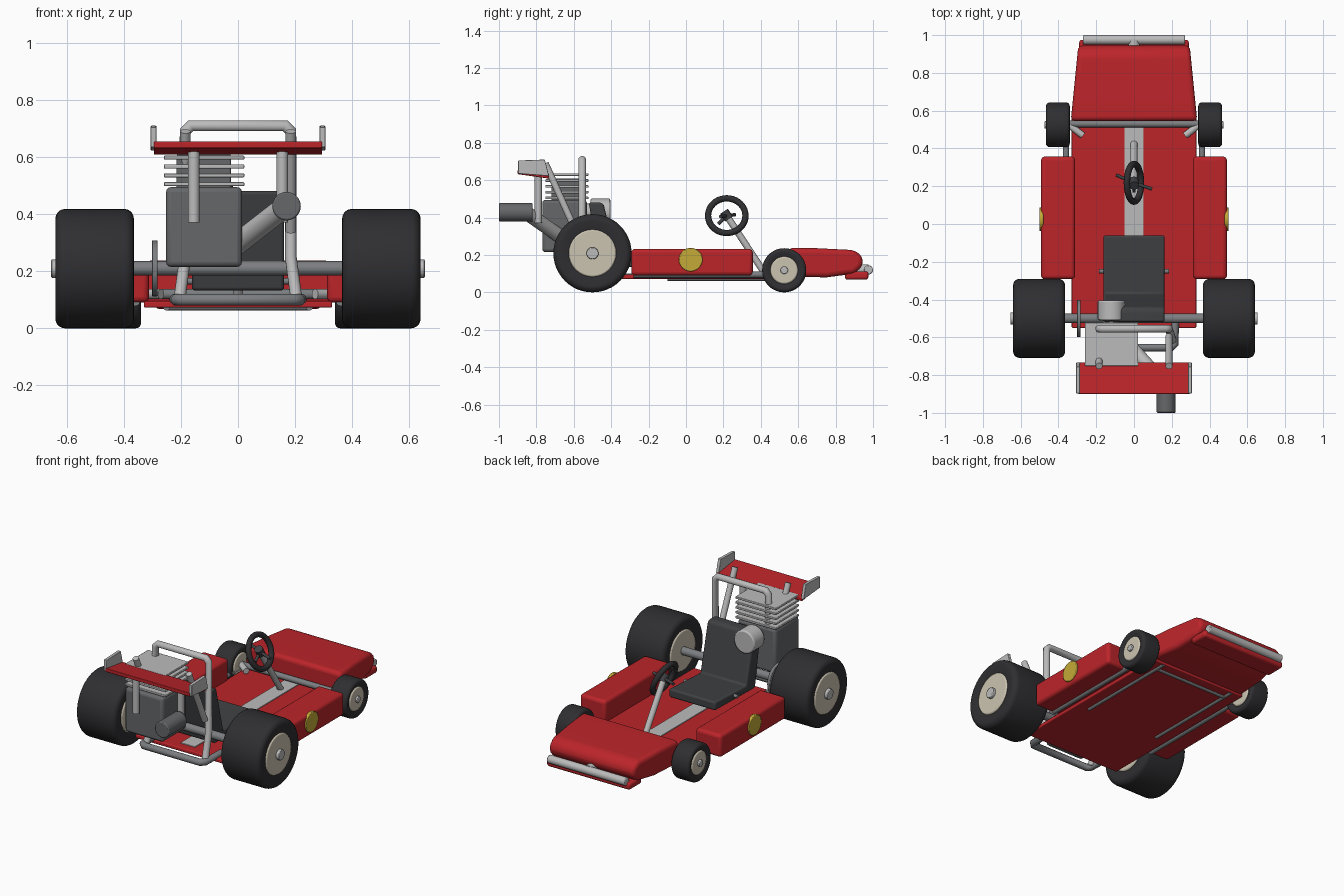
import bpy, bmesh, math
from mathutils import Vector, Matrix

if "Cube" in bpy.data.objects:
    bpy.data.objects.remove(bpy.data.objects["Cube"])


def mat(name, *rgb):
    m = bpy.data.materials.new(name)
    m.diffuse_color = (*rgb, 1)
    m.use_nodes = True
    m.node_tree.nodes["Principled BSDF"].inputs["Base Color"].default_value = m.diffuse_color
    return m


RED = mat("red", 0.5, 0.018, 0.023)
RUBBER = mat("rubber", 0.028, 0.028, 0.031)
DARK = mat("dark grey", 0.05, 0.052, 0.056)
ENGINE = mat("engine grey", 0.13, 0.135, 0.14)
CREAM = mat("cream", 0.6, 0.55, 0.44)
YELLOW = mat("yellow", 0.55, 0.4, 0.04)
STEEL = mat("steel", 0.2, 0.21, 0.22)
SILVER = mat("silver", 0.5, 0.5, 0.5)


def finish(name, bm, m=None, bevel=0, segs=3):
    bmesh.ops.recalc_face_normals(bm, faces=bm.faces)
    me = bpy.data.meshes.new(name)
    bm.to_mesh(me)
    bm.free()
    ob = bpy.data.objects.new(name, me)
    bpy.context.collection.objects.link(ob)
    if m:
        me.materials.append(m)
    if bevel:
        b = ob.modifiers.new("bevel", 'BEVEL')
        b.width, b.segments = bevel, segs
    bpy.context.view_layer.objects.active = ob
    bpy.ops.object.select_all(action='DESELECT')
    ob.select_set(True)
    bpy.ops.object.shade_smooth_by_angle(angle=math.radians(35))
    return ob


def box(name, x, y, z, m=None, bevel=0.006, segs=3):
    bm = bmesh.new()
    bmesh.ops.create_cube(bm, size=1)
    for v in bm.verts:
        v.co = Vector([(a + b) / 2 + c * (b - a) for (a, b), c in zip((x, y, z), v.co)])
    return finish(name, bm, m, bevel, segs)


def rod(name, p, q, r, m=None, bevel=0, r2=None):
    p, q = Vector(p), Vector(q)
    bm = bmesh.new()
    rot = (q - p).to_track_quat('Z', 'Y').to_matrix().to_4x4()
    bmesh.ops.create_cone(bm, cap_ends=True, segments=32, radius1=r, radius2=r2 or r,
                          depth=(q - p).length, matrix=Matrix.Translation((p + q) / 2) @ rot)
    ob = finish(name, bm, m, bevel, 2)
    if bevel:
        ob.modifiers["bevel"].limit_method = 'ANGLE'
    return ob


def tube(name, pts, r, m=None, cyclic=False):
    cu = bpy.data.curves.new(name, 'CURVE')
    cu.dimensions = '3D'
    cu.bevel_depth, cu.bevel_resolution, cu.use_fill_caps = r, 4, True
    s = cu.splines.new('POLY')
    s.points.add(len(pts) - 1)
    for sp, p in zip(s.points, pts):
        sp.co = (*p, 1)
    s.use_cyclic_u = cyclic
    s.use_smooth = True
    if m:
        cu.materials.append(m)
    ob = bpy.data.objects.new(name, cu)
    bpy.context.collection.objects.link(ob)
    return ob


def extrude_yz(name, prof, hw, m=None, bevel=0.01, segs=3):
    """Side profile extruded across x; hw gives the half width at each y."""
    bm = bmesh.new()
    sides = [[bm.verts.new((s * hw(y), y, z)) for y, z in prof] for s in (-1, 1)]
    n = len(prof)
    for s in sides:
        bm.faces.new(s)
    for i in range(n):
        j = (i + 1) % n
        bm.faces.new((sides[0][i], sides[0][j], sides[1][j], sides[1][i]))
    return finish(name, bm, m, bevel, segs)


def lathe_x(name, prof, centre, m=None):
    """Closed (x, radius) profile spun about the x axis."""
    bm = bmesh.new()
    n = 48
    rings = [[bm.verts.new((centre[0] + x, centre[1] + r * math.cos(a), centre[2] + r * math.sin(a)))
              for x, r in prof] for a in (2 * math.pi * k / n for k in range(n))]
    for k in range(n):
        A, B = rings[k], rings[(k + 1) % n]
        for i in range(len(prof)):
            j = (i + 1) % len(prof)
            bm.faces.new((A[i], A[j], B[j], B[i]))
    return finish(name, bm, m)


# wheels: tyre, rim and hub
def wheel(name, s, x0, x1, y, R, rim, hub, out):
    h, c = (x1 - x0) / 2, 0.16 * R
    cx = s * (x0 + x1) / 2
    arc = [(h - c + c * math.cos(a), R - c + c * math.sin(a))
           for a in (math.pi / 2 * k / 5 for k in range(6))]
    prof = [(h - 0.012, rim)] + arc + [(-x, r) for x, r in reversed(arc)] + [(-h + 0.012, rim)]
    lathe_x(name + "_tyre", prof, (cx, y, R), RUBBER)
    rod(name + "_rim", (cx - h + 0.004, y, R), (cx + h - 0.004, y, R), rim + 0.002, CREAM, 0.008)
    rod(name + "_hub", (cx, y, R), (s * out, y, R), hub, SILVER, 0.004)


for s, side in ((-1, "left"), (1, "right")):
    wheel("rear_" + side, s, 0.365, 0.64, -0.5, 0.209, 0.125, 0.032, 0.655)
    wheel("front_" + side, s, 0.34, 0.466, 0.525, 0.118, 0.072, 0.02, 0.474)

# floor pan, stripe and axles
box("floor_pan", (-0.33, 0.33), (-0.55, 0.57), (0.072, 0.095), RED)
box("floor_stripe", (-0.05, 0.05), (-0.5, 0.54), (0.09, 0.1), SILVER, 0.002)
rod("rear_axle", (-0.64, -0.5, 0.21), (0.64, -0.5, 0.21), 0.025, STEEL)
rod("front_axle", (-0.45, 0.53, 0.12), (0.45, 0.53, 0.12), 0.018, STEEL)
rod("brake_disc", (-0.302, -0.5, 0.21), (-0.282, -0.5, 0.21), 0.098, STEEL, 0.003)

# nose, lip and front bumper
extrude_yz("nose", [(0.545, 0.085), (0.545, 0.237), (0.7, 0.236), (0.9, 0.226), (0.945, 0.19),
                    (0.945, 0.14), (0.9, 0.1), (0.75, 0.08)],
           lambda y: 0.335 - 0.1 * (y - 0.545), RED, 0.025, 4)
box("nose_lip", (-0.29, 0.29), (0.85, 0.975), (0.068, 0.112), RED, 0.014)
rod("front_bumper", (-0.27, 0.975, 0.12), (0.27, 0.975, 0.12), 0.025, SILVER, 0.005)
rod("bumper_mount", (0, 0.9, 0.12), (0, 0.975, 0.12), 0.03, SILVER)

for s, side in ((-1, "left"), (1, "right")):
    # side pods with round badges
    box(side + "_pod", sorted((s * 0.312, s * 0.492)), (-0.292, 0.357), (0.09, 0.232), RED, 0.02, 4)
    rod(side + "_disc", (s * 0.48, 0.025, 0.175), (s * 0.5, 0.025, 0.175), 0.063, YELLOW, 0.004)
    # chassis rails and steering links
    tube(side + "_outer_rail", [(s * 0.36, -0.28, 0.095), (s * 0.36, 0.52, 0.095)], 0.017, STEEL)
    tube(side + "_inner_rail", [(s * 0.25, -0.1, 0.075), (s * 0.25, 0.56, 0.075)], 0.013, STEEL)
    rod(side + "_steering_link", (s * 0.345, 0.525, 0.12), (s * 0.27, 0.468, 0.12), 0.018, SILVER)
    rod(side + "_seat_bolt", (s * 0.14, -0.25, 0.165), (s * 0.185, -0.25, 0.165), 0.011, STEEL)
    # wing supports and end plates
    rod(side + "_wing_strut", (s * 0.155, -0.79, 0.37), (s * 0.155, -0.79, 0.62), 0.02, SILVER)
    rod(side + "_wing_brace", (s * 0.185, -0.752, 0.69), (s * 0.185, -0.595, 0.34), 0.018, SILVER)
    plate = extrude_yz(side + "_wing_plate", [(-0.897, 0.635), (-0.897, 0.705), (-0.755, 0.71),
                                              (-0.732, 0.622)], lambda y: 0.01, SILVER, 0.003)
    plate.location.x = s * 0.296
tube("front_cross_rail", [(-0.25, 0.5, 0.075), (0.25, 0.5, 0.075)], 0.013, STEEL)

# seat
extrude_yz("seat", [(-0.06, 0.14), (-0.06, 0.195), (-0.37, 0.18), (-0.44, 0.47), (-0.46, 0.482),
                    (-0.52, 0.48), (-0.46, 0.132)], lambda y: 0.162, DARK, 0.012)

# steering wheel (tilted ring), spokes and column
a, c = math.radians(22), Vector((0, 0.218, 0.41))
up, fwd = Vector((-math.sin(a), 0, math.cos(a))), Vector((0, 1, 0))
tube("steering_wheel", [c + 0.1 * (math.cos(t) * fwd + math.sin(t) * up)
                        for t in (2 * math.pi * k / 40 for k in range(40))], 0.017, RUBBER, True)
for i, tip in enumerate([(-0.095, 0.26, 0.415), (0.095, 0.185, 0.405), (0, 0.172, 0.365)]):
    rod(f"steering_spoke_{i}", c, tip, 0.009, DARK)
rod("steering_hub", c + Vector((0, -0.015, 0.023)), c + Vector((0, 0.012, -0.018)), 0.025, DARK)
rod("steering_column", c, (0, 0.425, 0.095), 0.018, SILVER)

# engine block, cooling fins, air filter
box("engine_block", (-0.252, 0.014), (-0.768, -0.53), (0.215, 0.495), ENGINE, 0.018)
box("cylinder_core", (-0.215, -0.025), (-0.72, -0.56), (0.48, 0.61), ENGINE)
for i in range(5):
    z = 0.505 + 0.031 * i
    box(f"cooling_fin_{i}", (-0.26, 0.022), (-0.752, -0.522), (z - 0.007, z + 0.007), SILVER, 0.003, 2)
rod("air_filter", (-0.12, -0.405, 0.43), (-0.12, -0.51, 0.43), 0.072, SILVER, 0.008)
rod("filter_neck", (-0.12, -0.5, 0.43), (-0.12, -0.56, 0.43), 0.045, SILVER)

# exhaust
rod("exhaust_pipe", (-0.01, -0.66, 0.29), (0.17, -0.86, 0.43), 0.038, SILVER)
rod("muffler", (0.17, -0.82, 0.428), (0.17, -1.0, 0.428), 0.05, ENGINE, 0.006)

# rear wing, tilted
extrude_yz("rear_wing", [(-0.9, 0.632), (-0.9, 0.655), (-0.732, 0.632), (-0.732, 0.608)],
           lambda y: 0.295, RED, 0.004)

# roll hoop and rear bumper
hoop = [(0.205, -0.62, 0.1), (0.185, -0.555, 0.25), (0.185, -0.555, 0.69), (0.165, -0.555, 0.71)]
tube("roll_hoop", hoop + [(-x, y, z) for x, y, z in reversed(hoop)], 0.021, SILVER)
bump = [(0.22, -0.48, 0.1), (0.215, -0.635, 0.1), (0.195, -0.655, 0.1)]
tube("rear_bumper", bump + [(-x, y, z) for x, y, z in reversed(bump)], 0.021, STEEL)
